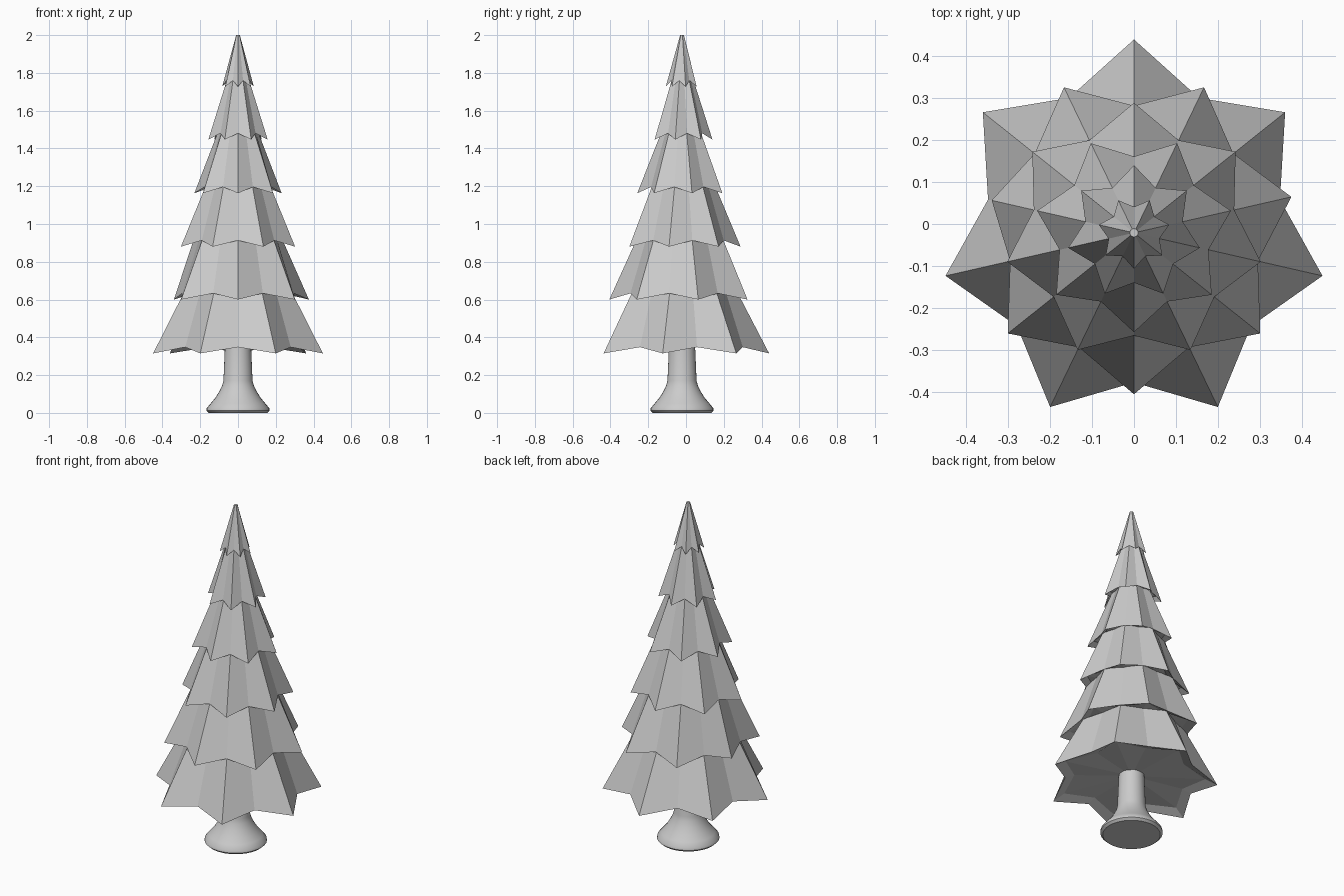
import bpy, bmesh
from math import sin, cos, pi

if "Cube" in bpy.data.objects:
    bpy.data.objects.remove(bpy.data.objects["Cube"])

CY = -0.021   # tree axis sits slightly forward
N = 7         # points per foliage star


def finish(name, bm):
    bmesh.ops.recalc_face_normals(bm, faces=bm.faces)
    me = bpy.data.meshes.new(name)
    bm.to_mesh(me)
    bm.free()
    ob = bpy.data.objects.new(name, me)
    bpy.context.collection.objects.link(ob)
    return ob


def bridge(bm, a, b):
    n = len(a)
    for i in range(n):
        bm.faces.new((a[i], a[(i + 1) % n], b[(i + 1) % n], b[i]))


def star(bm, phase, r_tip, r_val, z_tip, z_val, short=None):
    """Ring of alternating tips and valleys; 'short' = (index, radius) of a stunted tip."""
    ring = []
    for i in range(2 * N):
        tip = i % 2 == phase
        r, z = (r_tip, z_tip) if tip else (r_val, z_val)
        if short and i == short[0]:
            r = short[1]
        a = pi / 2 + i * pi / N
        ring.append(bm.verts.new((r * cos(a), CY + r * sin(a), z)))
    return ring


def tier(k, r_tip, r_val, z, r_top, z_top, top_ratio):
    bm = bmesh.new()
    ph = k % 2
    short = (3, 0.348) if k == 1 else None
    s_in = (3, 0.30) if k == 1 else None
    lip = star(bm, ph, r_tip, r_val, z, z + 0.033, short)
    top = star(bm, ph, r_top, r_top * top_ratio, z_top, z_top)
    inner = star(bm, ph, r_tip * 0.86, r_val * 0.86, z + 0.035, z + 0.05, s_in)
    bridge(bm, lip, top)
    bridge(bm, inner, lip)
    bm.faces.new(top)
    # recessed underside
    c = bm.verts.new((0, CY, z + 0.05))
    for i in range(2 * N):
        bm.faces.new((inner[i], c, inner[(i + 1) % (2 * N)]))
    finish("foliage_tier_%d" % (k + 1), bm)


# foliage: tip radius, valley radius, tip height, top radius, top height, top valley ratio
TIERS = [
    (0.461, 0.357, 0.315, 0.292, 0.64, 0.88),
    (0.385, 0.303, 0.600, 0.240, 0.92, 0.88),
    (0.310, 0.245, 0.880, 0.174, 1.205, 0.88),
    (0.237, 0.182, 1.163, 0.108, 1.49, 0.88),
    (0.161, 0.119, 1.447, 0.058, 1.77, 0.88),
    (0.086, 0.062, 1.727, 0.010, 2.00, 1.0),
]
for k, t in enumerate(TIERS):
    tier(k, *t)

# trunk: flared lathe profile (radius, height)
PROFILE = [(0.155, 0.0), (0.168, 0.012), (0.166, 0.025), (0.145, 0.05), (0.120, 0.08),
           (0.098, 0.115), (0.084, 0.145), (0.077, 0.17), (0.068, 0.38)]
S = 32
bm = bmesh.new()
rings = [[bm.verts.new((r * cos(2 * pi * i / S), CY + r * sin(2 * pi * i / S), z))
          for i in range(S)] for r, z in PROFILE]
for a, b in zip(rings, rings[1:]):
    bridge(bm, a, b)
bm.faces.new(rings[0])
bm.faces.new(rings[-1])
trunk = finish("trunk", bm)
bpy.context.view_layer.objects.active = trunk
trunk.select_set(True)
bpy.ops.object.shade_smooth_by_angle(angle=0.6)
